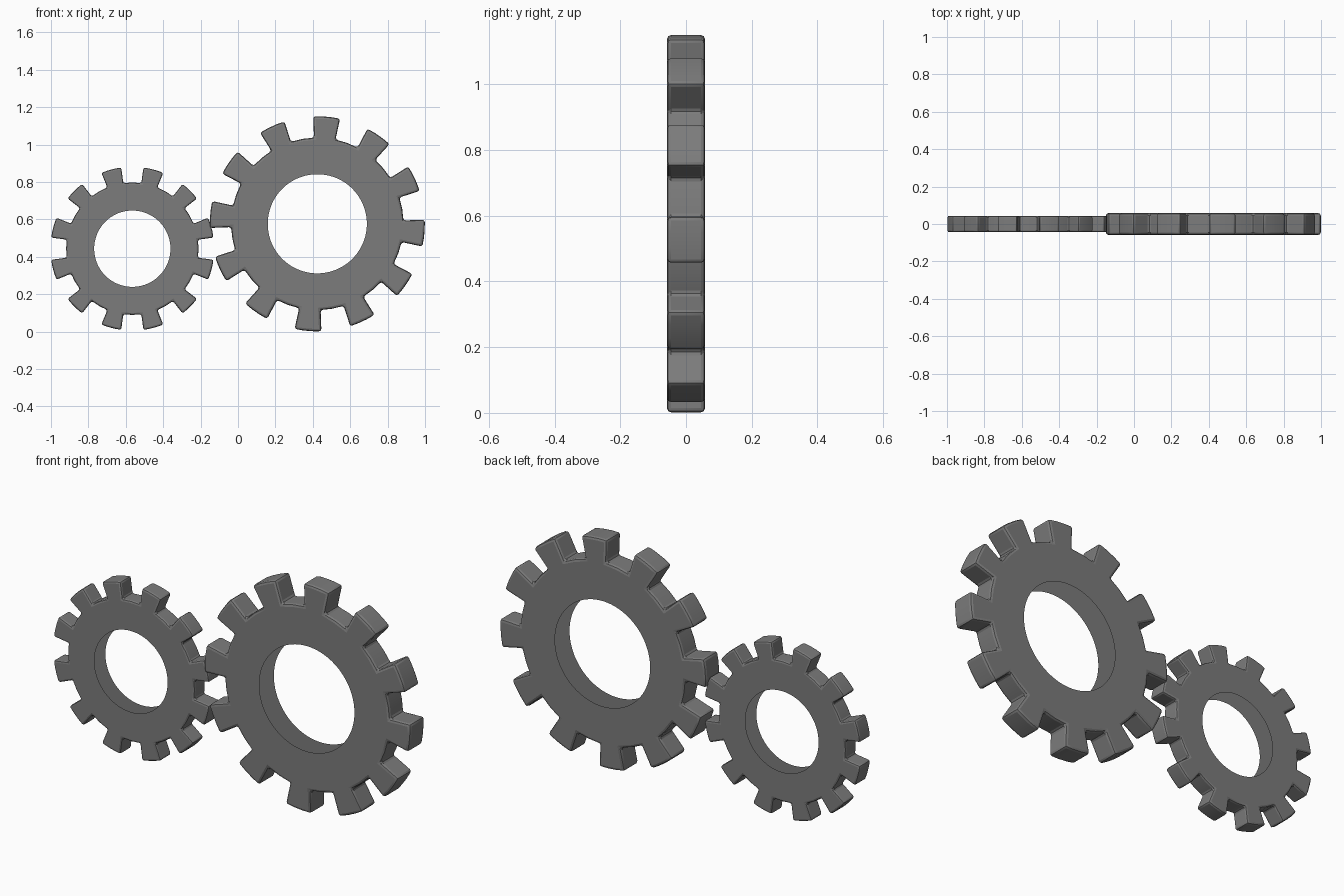
import bpy, bmesh, math

if "Cube" in bpy.data.objects:
    bpy.data.objects.remove(bpy.data.objects["Cube"])

steel = bpy.data.materials.new("dark_steel")
steel.diffuse_color = (0.2, 0.2, 0.2, 1)
steel.use_nodes = True
steel.node_tree.nodes["Principled BSDF"].inputs["Base Color"].default_value = steel.diffuse_color


def gear(name, cx, cz, r_tip, r_root, r_hole, half_depth, phase, bevel, teeth=12):
    pitch = 360 / teeth
    h = 7.2
    # one tooth outline: (angle, radius), repeated around the rim
    tooth = [(-pitch / 2, r_root), (-h, r_root), (-h, r_tip), (-h / 3, r_tip),
             (h / 3, r_tip), (h, r_tip), (h, r_root)]
    n = 8  # bore segments per tooth
    m = len(tooth)
    outer, inner = [], []
    for t in range(teeth):
        base = phase + t * pitch
        outer += [(math.radians(base + a), r) for a, r in tooth]
        inner += [(math.radians(base - pitch / 2 + i * pitch / n), r_hole) for i in range(n)]

    bm = bmesh.new()
    weight = bm.edges.layers.float.new("bevel_weight_edge")

    def loop(points, y):
        return [bm.verts.new((r * math.cos(a), y, r * math.sin(a))) for a, r in points]

    rims = []
    # front and back plates, one sector per tooth, with an open bore
    for y in (-half_depth, half_depth):
        o, c = loop(outer, y), loop(inner, y)
        for t in range(teeth):
            arc = [o[(t * m + i) % len(o)] for i in range(m + 1)]
            bore = [c[(t * n + i) % len(c)] for i in range(n + 1)]
            bm.faces.new(arc + bore[::-1])
        rims.append(o)
    # toothed rim
    a, b = rims
    for i in range(len(a)):
        j = (i + 1) % len(a)
        bm.faces.new((a[i], a[j], b[j], b[i]))
    bmesh.ops.recalc_face_normals(bm, faces=bm.faces[:])
    bm.normal_update()
    # rim outline and tooth corners are rounded, the bore stays sharp
    rim = set(a + b)
    for e in bm.edges:
        if all(v in rim for v in e.verts) and e.calc_face_angle(0) > math.radians(30):
            e[weight] = 1.0
    mesh = bpy.data.meshes.new(name)
    bm.to_mesh(mesh)
    bm.free()
    mesh.materials.append(steel)
    obj = bpy.data.objects.new(name, mesh)
    bpy.context.collection.objects.link(obj)
    obj.location = (cx, 0, cz)

    mod = obj.modifiers.new("rounded_rim", 'BEVEL')
    mod.limit_method = 'WEIGHT'
    mod.width = bevel
    mod.segments = 2
    mod.use_clamp_overlap = False
    bpy.ops.object.select_all(action='DESELECT')
    obj.select_set(True)
    bpy.context.view_layer.objects.active = obj
    bpy.ops.object.modifier_apply(modifier=mod.name)
    bpy.ops.object.shade_smooth_by_angle(angle=math.radians(20))
    return obj


# two meshing gears
gear("small_gear", -0.565, 0.443, 0.438, 0.354, 0.204, 0.044, 15, 0.010)
gear("large_gear", 0.424, 0.576, 0.575, 0.461, 0.265, 0.058, 25, 0.013)
